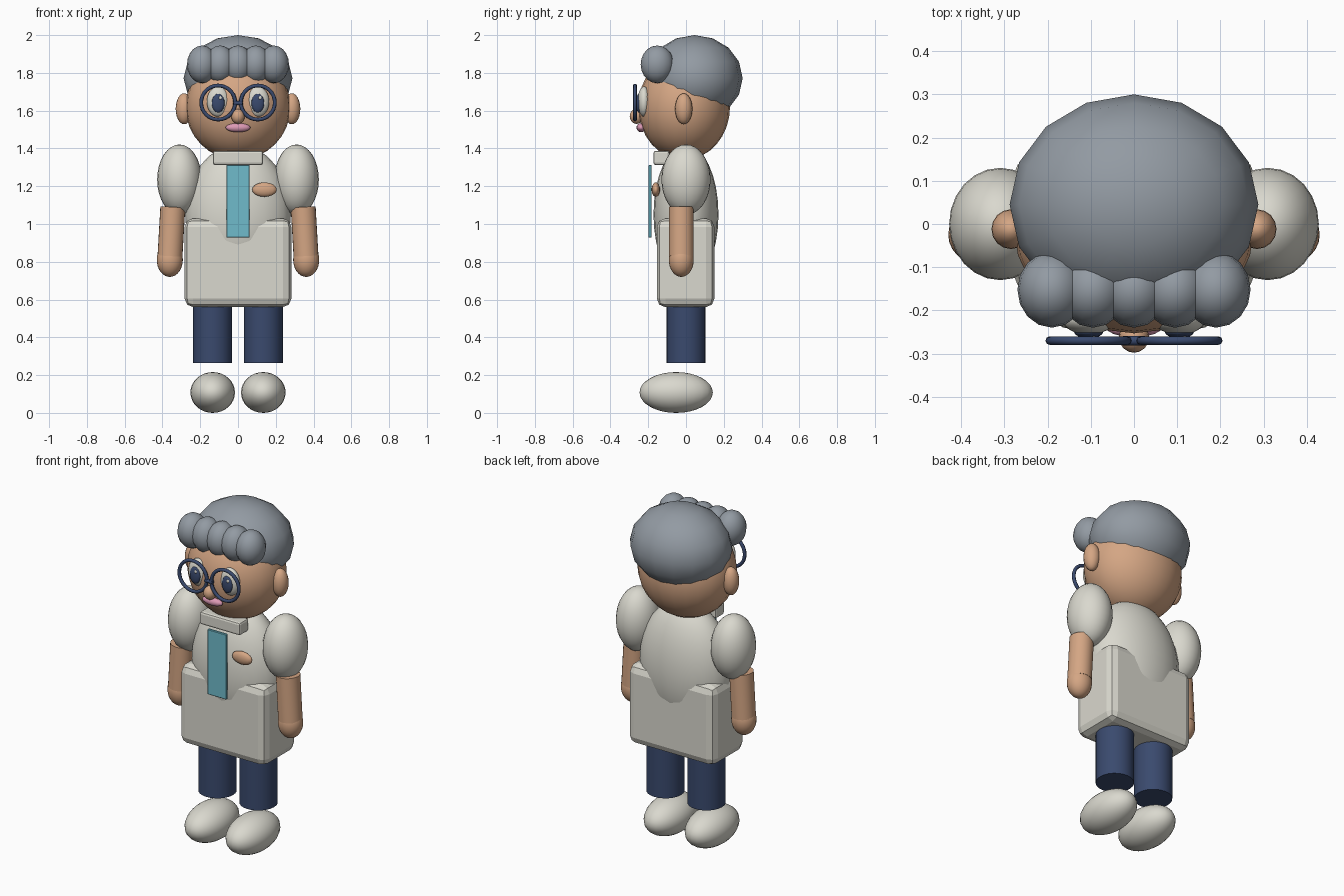
import bpy
import math
from mathutils import Vector

if "Cube" in bpy.data.objects:
    bpy.data.objects.remove(bpy.data.objects["Cube"])


def material(name, rgb):
    m = bpy.data.materials.new(name)
    m.diffuse_color = (*rgb, 1.0)
    m.use_nodes = True
    m.node_tree.nodes["Principled BSDF"].inputs["Base Color"].default_value = m.diffuse_color
    return m


SKIN = material("skin", (0.66, 0.38, 0.23))
GREY = material("hair grey", (0.29, 0.325, 0.365))
WHITE = material("warm white", (0.70, 0.69, 0.62))
NAVY = material("navy", (0.042, 0.068, 0.155))
TEAL = material("teal", (0.16, 0.50, 0.60))
PINK = material("pink", (0.72, 0.32, 0.46))


def finish(name, mat, angle=40):
    ob = bpy.context.object
    ob.name = name
    ob.data.materials.append(mat)
    if angle:
        bpy.ops.object.transform_apply(location=False, rotation=True, scale=True)
        bpy.ops.object.shade_smooth_by_angle(angle=math.radians(angle))
    return ob


def ellipsoid(name, mat, loc, radii, segs=24, rings=16):
    bpy.ops.mesh.primitive_uv_sphere_add(segments=segs, ring_count=rings, radius=1, location=loc)
    bpy.context.object.scale = radii
    return finish(name, mat, 60)


def box(name, mat, loc, size, bevel, segments=2):
    bpy.ops.mesh.primitive_cube_add(size=1, location=loc)
    bpy.context.object.scale = size
    bpy.ops.object.transform_apply(location=False, rotation=False, scale=True)
    ob = finish(name, mat, 0)
    mod = ob.modifiers.new("bevel", 'BEVEL')
    mod.width = bevel
    mod.segments = segments
    return ob


def rod(name, mat, a, b, radius, sides=24):
    a, b = Vector(a), Vector(b)
    bpy.ops.mesh.primitive_cylinder_add(vertices=sides, radius=radius, depth=(b - a).length,
                                        location=(a + b) / 2)
    bpy.context.object.rotation_euler = (b - a).to_track_quat('Z', 'Y').to_euler()
    return finish(name, mat)


# Head and hair cap
ellipsoid("head", SKIN, (0, -0.01, 1.62), (0.278, 0.243, 0.28))
ellipsoid("hair_cap", GREY, (0, 0.045, 1.772), (0.288, 0.255, 0.228), 16, 8)

# Row of curls along the forehead
for i in range(-2, 3):
    ellipsoid("fringe_curl", GREY, (i * 0.095, -0.152, 1.845), (0.08, 0.088, 0.1), 16, 10)

# Nose, mouth and spectacle bridge
ellipsoid("nose", SKIN, (0, -0.262, 1.57), (0.035, 0.036, 0.04), 16, 10)
ellipsoid("mouth", PINK, (0, -0.238, 1.51), (0.066, 0.024, 0.024), 16, 10)
rod("glasses_bridge", NAVY, (-0.025, -0.27, 1.64), (0.025, -0.27, 1.64), 0.011, 12)

# Torso, jacket skirt, collar, tie and badge
ellipsoid("torso", WHITE, (0, 0, 1.05), (0.28, 0.172, 0.37))
box("jacket", WHITE, (0, -0.002, 0.795), (0.565, 0.305, 0.47), 0.045)
box("collar", WHITE, (0, -0.13, 1.35), (0.265, 0.085, 0.075), 0.012)
box("tie", TEAL, (0, -0.19, 1.12), (0.124, 0.016, 0.385), 0.003, 1)
ellipsoid("chest_badge", SKIN, (0.14, -0.16, 1.182), (0.065, 0.022, 0.038), 16, 10)

# Paired parts
for side, s in (("left", -1), ("right", 1)):
    ellipsoid(side + "_ear", SKIN, (s * 0.285, -0.012, 1.61), (0.045, 0.046, 0.082), 16, 12)
    ellipsoid(side + "_eye", WHITE, (s * 0.105, -0.222, 1.648), (0.06, 0.034, 0.08))
    ellipsoid(side + "_pupil", NAVY, (s * 0.105, -0.25, 1.64), (0.034, 0.014, 0.05), 16, 10)
    ellipsoid(side + "_eye_glint", WHITE, (s * 0.105 + 0.012, -0.263, 1.668),
              (0.008, 0.004, 0.01), 8, 6)
    bpy.ops.mesh.primitive_torus_add(location=(s * 0.105, -0.27, 1.643),
                                     rotation=(math.pi / 2, 0, 0), major_radius=0.09,
                                     minor_radius=0.01, major_segments=32, minor_segments=8)
    finish(side + "_lens_rim", NAVY, 60)

    ellipsoid(side + "_sleeve", WHITE, (s * 0.31, 0, 1.235), (0.118, 0.13, 0.186))
    rod(side + "_forearm", SKIN, (s * 0.345, -0.025, 1.09), (s * 0.36, -0.025, 0.83), 0.066)
    ellipsoid(side + "_hand", SKIN, (s * 0.361, -0.025, 0.81), (0.069, 0.066, 0.09))

    rod(side + "_trouser_leg", NAVY, (s * 0.134, 0, 0.265), (s * 0.134, 0, 0.66), 0.103)
    ellipsoid(side + "_shoe", WHITE, (s * 0.134, -0.052, 0.108), (0.118, 0.194, 0.108))
